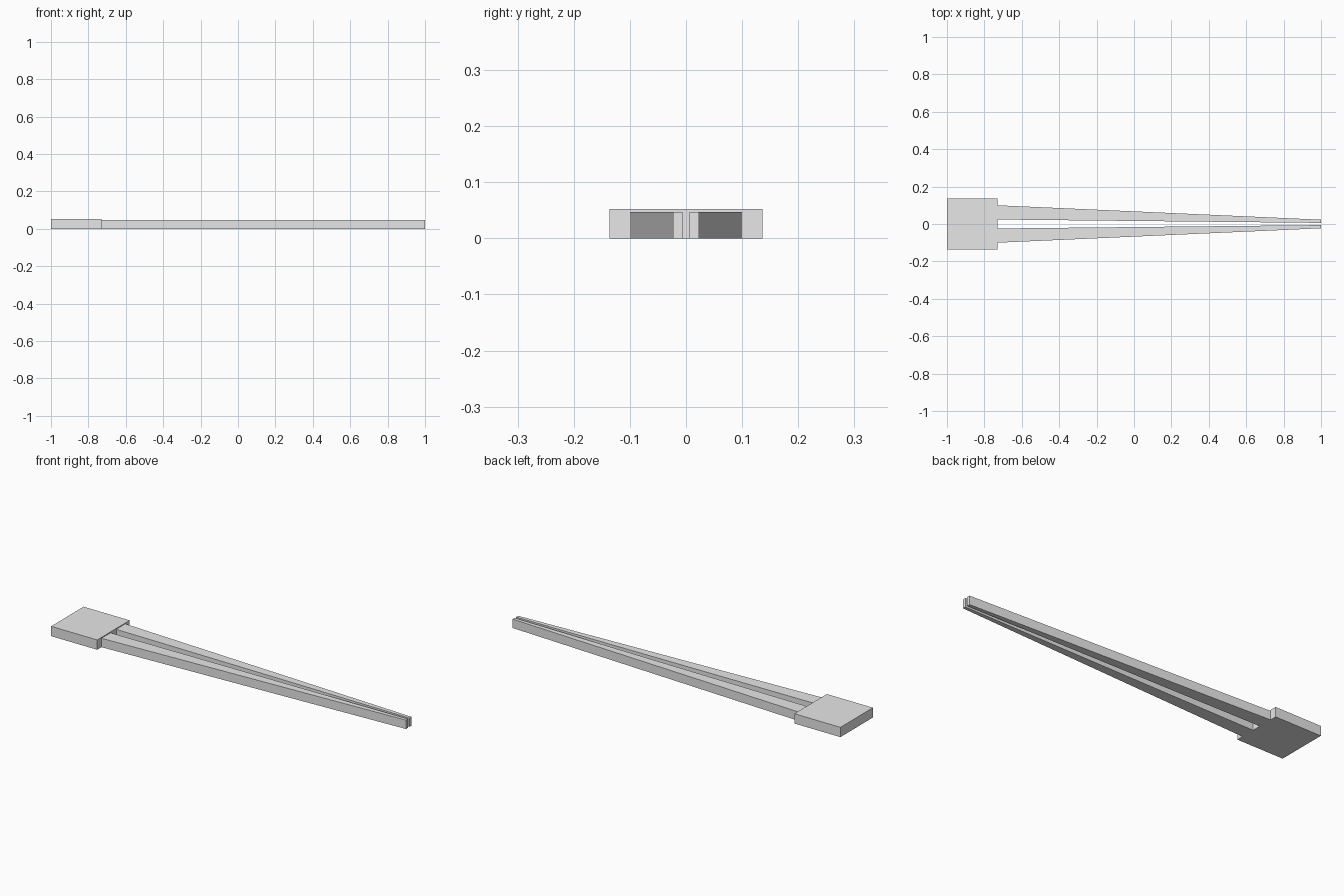
import bpy
import bmesh

cube = bpy.data.objects.get("Cube")
if cube:
    bpy.data.objects.remove(cube, do_unlink=True)

grey = bpy.data.materials.new("plain_grey")
grey.use_nodes = True
colour = (0.8, 0.8, 0.8, 1)
grey.diffuse_color = colour
grey.node_tree.nodes["Principled BSDF"].inputs["Base Color"].default_value = colour


def extruded_plate(name, outline, height):
    """Extrude a plan outline (x, y) upward from the ground."""
    bm = bmesh.new()
    base = bm.faces.new([bm.verts.new((x, y, 0)) for x, y in outline])
    top = bmesh.ops.extrude_face_region(bm, geom=[base])["geom"]
    bmesh.ops.translate(bm, vec=(0, 0, height),
                        verts=[v for v in top if isinstance(v, bmesh.types.BMVert)])
    bmesh.ops.recalc_face_normals(bm, faces=bm.faces)
    mesh = bpy.data.meshes.new(name)
    bm.to_mesh(mesh)
    bm.free()
    mesh.materials.append(grey)
    obj = bpy.data.objects.new(name, mesh)
    bpy.context.collection.objects.link(obj)
    return obj


BACK, JOINT, TIP = -1.0, -0.73, 1.0

# Rectangular end block
half = 0.136
extruded_plate("end_block",
               [(BACK, -half), (JOINT, -half), (JOINT, half), (BACK, half)], 0.052)

# Two tapering prongs, mirrored across the slot
for name, side in (("back_prong", 1), ("front_prong", -1)):
    extruded_plate(name,
                   [(JOINT, side * 0.024), (TIP, side * 0.006),
                    (TIP, side * 0.023), (JOINT, side * 0.1)], 0.047)
